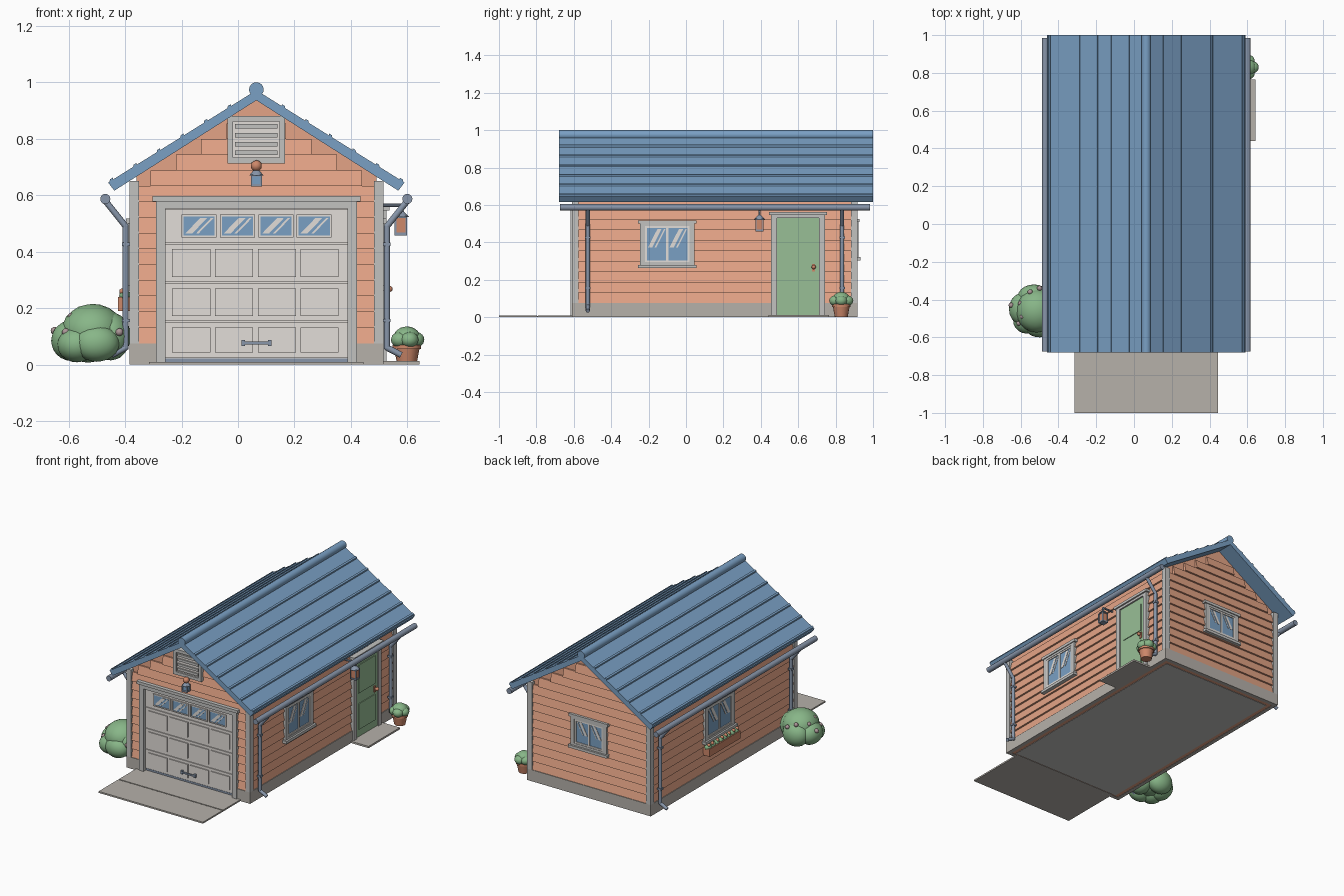
import bpy, bmesh, math, random
from mathutils import Vector, Matrix

if "Cube" in bpy.data.objects:
    bpy.data.objects.remove(bpy.data.objects["Cube"])
random.seed(4)


def material(name, r, g, b):
    m = bpy.data.materials.new(name)
    lin = [((c / 255 + 0.055) / 1.055) ** 2.4 for c in (r, g, b)]
    m.diffuse_color = (*lin, 1)
    m.use_nodes = True
    m.node_tree.nodes["Principled BSDF"].inputs["Base Color"].default_value = m.diffuse_color
    return m


SIDING = material("orange siding", 228, 164, 134)
BLUE = material("roof and glass blue", 122, 160, 196)
TRIM = material("trim grey", 194, 194, 192)
PANEL = material("garage door light grey", 226, 221, 216)
CONCRETE = material("concrete", 182, 177, 170)
GREEN = material("door green", 152, 191, 150)
LEAF = material("foliage green", 136, 182, 136)
CLAY = material("terracotta", 206, 136, 106)
METAL = material("slate metal", 136, 150, 170)
FLOWER = material("flower mauve", 172, 150, 152)

CX = 0.065          # centre line of the house


def P(w, u, z, d):
    """Point on a wall: u along it, z up, d outward ('W' = plain world x, z, y)."""
    return {'F': (u, -0.585 - d, z), 'B': (u, 0.892 + d, z), 'R': (0.49 + d, u, z),
            'L': (-0.36 - d, u, z), 'W': (u, d, z)}[w]


def prism(w, poly, d0, d1):
    return [P(w, u, z, d0) for u, z in poly], [P(w, u, z, d1) for u, z in poly]


def slab(w, u0, u1, z0, z1, d0, d1):
    return prism(w, [(u0, z0), (u1, z0), (u1, z1), (u0, z1)], d0, d1)


def board(w, u0, u1, z0, z1):
    """Lap board, thicker at its lower edge."""
    prof = [(0, z0), (0.021, z0), (0.009, z1), (0, z1)]
    return [P(w, u0, z, d) for d, z in prof], [P(w, u1, z, d) for d, z in prof]


def finish(name, bm, mat, smooth=False):
    bmesh.ops.recalc_face_normals(bm, faces=bm.faces)
    me = bpy.data.meshes.new(name)
    bm.to_mesh(me)
    bm.free()
    me.materials.append(mat)
    ob = bpy.data.objects.new(name, me)
    bpy.context.collection.objects.link(ob)
    if smooth:
        bpy.context.view_layer.objects.active = ob
        ob.select_set(True)
        bpy.ops.object.shade_smooth_by_angle(angle=math.radians(40))
        ob.select_set(False)
    return ob


def build(name, mat, *parts):
    bm = bmesh.new()
    for a, b in parts:
        A, B = [bm.verts.new(p) for p in a], [bm.verts.new(p) for p in b]
        n = len(A)
        bm.faces.new(A)
        bm.faces.new(B[::-1])
        for i in range(n):
            bm.faces.new((A[i], B[i], B[(i + 1) % n], A[(i + 1) % n]))
    return finish(name, bm, mat)


def blobs(name, mat, items, sub=3):
    """Joined ellipsoids: (x, y, z, rx, ry, rz)."""
    bm = bmesh.new()
    for x, y, z, rx, ry, rz in items:
        bmesh.ops.create_icosphere(bm, subdivisions=sub, radius=1,
                                   matrix=Matrix.Translation((x, y, z)) @ Matrix.Diagonal((rx, ry, rz, 1)))
    return finish(name, bm, mat, True)


def rod(name, mat, pts, r, sides=12):
    """Round bar through a list of points."""
    bm = bmesh.new()
    for a, b in zip(pts, pts[1:]):
        a, b = Vector(a), Vector(b)
        rot = (b - a).to_track_quat('Z', 'Y').to_matrix().to_4x4()
        bmesh.ops.create_cone(bm, cap_ends=True, segments=sides, radius1=r, radius2=r, depth=(b - a).length,
                              matrix=Matrix.Translation((a + b) / 2) @ rot)
    for p in pts[1:-1]:
        bmesh.ops.create_icosphere(bm, subdivisions=2, radius=r, matrix=Matrix.Translation(p))
    return finish(name, bm, mat, True)


def cone(name, mat, x, y, z0, z1, r0, r1, sides=16):
    bm = bmesh.new()
    bmesh.ops.create_cone(bm, cap_ends=True, segments=sides, radius1=r0, radius2=r1, depth=z1 - z0,
                          matrix=Matrix.Translation((x, y, (z0 + z1) / 2)))
    return finish(name, bm, mat, True)


def frame(w, u0, u1, z0, z1, t, d0, d1):
    return [slab(w, u0, u0 + t, z0, z1, d0, d1), slab(w, u1 - t, u1, z0, z1, d0, d1),
            slab(w, u0 + t, u1 - t, z0, z0 + t, d0, d1), slab(w, u0 + t, u1 - t, z1 - t, z1, d0, d1)]


def glare(w, u0, u1, z0, z1, d):
    """Two slanted reflection strips on a pane."""
    out = []
    for a, b in ((0.06, 0.28), (0.4, 0.48)):
        q = [(a, .1), (b, .1), (b + .48, .92), (a + .48, .92)]
        out.append(prism(w, [(u0 + s * (u1 - u0), z0 + t * (z1 - z0)) for s, t in q], d, d + 0.003))
    return out


# Ground slabs, foundation strips, floor and wall core
build("driveway", CONCRETE, slab('W', -0.315, 0.445, 0, 0.01, -1, -0.797), slab('W', -0.315, 0.445, 0, 0.01, -0.79, -0.58),
      slab('W', -0.315, 0.445, 0, 0.006, -0.8, -0.785))
build("side_step", CONCRETE, slab('W', 0.5, 0.643, 0, 0.012, 0.44, 0.765))
build("foundation", CONCRETE, slab('W', -0.385, -0.36, 0, 0.075, -0.585, 0.892), slab('W', 0.49, 0.515, 0, 0.075, -0.585, 0.892),
      slab('W', -0.385, 0.515, 0, 0.075, 0.892, 0.917),
      slab('W', -0.385, -0.27, 0, 0.075, -0.61, -0.585), slab('W', 0.4, 0.515, 0, 0.075, -0.61, -0.585))
build("floor", TRIM, slab('W', -0.335, 0.465, 0, 0.01, -0.575, 0.867))
build("wall_core", SIDING, prism('W', [(-0.36, 0.002), (0.49, 0.002), (0.49, 0.675), (CX, 0.945), (-0.36, 0.675)], -0.585, 0.892))

# Lap siding, stepped in the gables and open at the garage door
STEP = 0.0557
for w, name in zip('FBRL', ("front", "back", "right", "left")):
    rows = []
    for i in range(15):
        z0 = 0.075 + STEP * i
        z1 = z0 + STEP
        if w in 'RL':
            if i < 10:
                rows.append(board(w, -0.58, 0.89, z0, z1))
        elif i < 9 and w == 'F':
            rows += [board(w, -0.36, -0.27, z0, z1), board(w, 0.4, 0.49, z0, z1)]
        else:
            half = 0.425 if i < 10 else (0.945 - z1) / 0.62 - 0.04
            if half > 0.03:
                rows.append(board(w, CX - half, CX + half, z0, z1))
    build(name + "_siding", SIDING, *rows)
build("corner_trims", TRIM, *[slab('W', x, x + 0.034, 0.075, 0.65, y, y + 0.034)
                              for x in (-0.385, 0.481) for y in (-0.61, 0.883)])

# Roof slabs, ribs along the slope and ridge cap
Y0, Y1 = -0.68, 1.0
roof, ribs = [], []
for s in (-1, 1):
    roof.append(prism('W', [(CX, 0.972), (CX + s * 0.525, 0.645), (CX + s * 0.503, 0.616), (CX, 0.936)], Y0, Y1))
    for i in range(6):
        o = 0.096 + 0.0835 * i
        q = [(o - 0.007, -0.004), (o - 0.005, 0.007), (o + 0.005, 0.007), (o + 0.007, -0.004)]
        ribs.append(prism('W', [(CX + s * a, 0.972 - 0.623 * a + h) for a, h in q], Y0, Y1))
build("roof_slabs", BLUE, *roof)
build("roof_ribs", BLUE, *ribs)
rod("ridge_cap", BLUE, [(CX, Y0, 0.974), (CX, Y1, 0.974)], 0.026, 16)

# Gutters and downspouts
for s, side in ((-1, "left"), (1, "right")):
    gx, px = CX + s * 0.535, CX + s * 0.463
    rod(side + "_gutter", METAL, [(gx, -0.675, 0.587), (gx, 0.985, 0.587)], 0.018)
    for y, end in ((-0.525, "front"), (0.835, "back")):
        rod(f"{side}_{end}_downspout", METAL, [(gx, y, 0.58), (px, y, 0.49), (px, y, 0.06), (px + s * 0.05, y, 0.034)], 0.011)
        build(f"{side}_{end}_pipe_straps", METAL, *[slab('W', px - 0.013, px + 0.013, z, z + 0.012, y - 0.014, y + 0.014)
                                                   for z in (0.15, 0.42)])

# Garage door frame, sections, raised panels, windows and handle
build("garage_frame", TRIM, slab('F', -0.29, -0.257, 0, 0.58, 0, 0.032), slab('F', 0.388, 0.421, 0, 0.58, 0, 0.032),
      slab('F', -0.257, 0.388, 0.553, 0.58, 0, 0.032), slab('F', -0.302, 0.434, 0.578, 0.597, 0, 0.04))
build("garage_door_seal", METAL, slab('F', -0.257, 0.388, 0.01, 0.022, -0.01, 0.006))
levels = [0.022, 0.152, 0.29, 0.429, 0.553]
build("garage_door_sections", PANEL, slab('F', -0.257, 0.388, 0.02, 0.553, -0.005, 0.003),
      *[slab('F', -0.257, 0.388, a + 0.003, b - 0.003, 0, 0.009) for a, b in zip(levels, levels[1:])])
cols = [-0.233 + 0.1515 * i for i in range(4)]
build("garage_door_panels", PANEL, *[slab('F', u, u + 0.135, a + 0.02, b - 0.02, 0.009, 0.015)
                                     for u in cols for a, b in zip(levels[:3], levels[1:4])])
panes = [-0.194 + 0.136 * i for i in range(4)]
build("garage_window_glass", BLUE, *[slab('F', u, u + 0.112, 0.457, 0.525, 0.008, 0.012) for u in panes])
build("garage_window_frames", PANEL, *[f for u in panes for f in frame('F', u - 0.006, u + 0.118, 0.451, 0.531, 0.007, 0.008, 0.016)])
build("garage_window_glare", PANEL, *[g for u in panes for g in glare('F', u, u + 0.112, 0.457, 0.525, 0.012)])
build("garage_handle", METAL, slab('F', 0.012, 0.118, 0.071, 0.081, 0.022, 0.03),
      *[slab('F', u, u + 0.012, 0.065, 0.087, 0.008, 0.03) for u in (0.012, 0.106)])

# Gable vent
build("vent_back", PANEL, slab('F', -0.03, 0.16, 0.72, 0.875, 0, 0.024))
build("vent_frame", TRIM, *frame('F', -0.037, 0.167, 0.713, 0.881, 0.02, 0, 0.036))
build("vent_slats", TRIM, *[slab('F', -0.01, 0.14, z, z + 0.016, 0.018, 0.032) for z in (0.742, 0.772, 0.805, 0.836)])


# Windows: trim, header, sill, sash, glass
def window(name, w, u0, u1, z0, z1):
    m = (u0 + u1) / 2
    build(name + "_trim", TRIM, *frame(w, u0, u1, z0, z1, 0.026, 0, 0.03),
          slab(w, u0 - 0.012, u1 + 0.012, z1 - 0.012, z1 + 0.006, 0, 0.036),
          slab(w, u0 - 0.012, u1 + 0.012, z0 - 0.006, z0 + 0.012, 0, 0.042))
    a, b, c, d = u0 + 0.024, u1 - 0.024, z0 + 0.024, z1 - 0.024
    build(name + "_sash", PANEL, *frame(w, a, b, c, d, 0.012, 0, 0.027), slab(w, m - 0.006, m + 0.006, c, d, 0, 0.027))
    build(name + "_glass", BLUE, slab(w, a, b, c, d, 0, 0.022))
    zz = c + 0.35 * (d - c)
    build(name + "_glare", PANEL, *glare(w, a + 0.012, m - 0.006, zz, d - 0.008, 0.021),
          *glare(w, m + 0.006, b - 0.012, zz, d - 0.008, 0.021))


window("right_window", 'R', -0.245, 0.045, 0.268, 0.512)
window("left_window", 'L', 0.045, 0.355, 0.268, 0.512)
window("back_window", 'B', -0.065, 0.195, 0.31, 0.52)

# Flower box under the left window
build("flower_box", CLAY, slab('L', 0.04, 0.36, 0.19, 0.24, 0.015, 0.065))
leaves = [(-0.4, 0.06 + 0.04 * i, 0.243, 0.022, 0.026, 0.02) for i in range(8)]
blobs("flower_box_leaves", LEAF, leaves, 2)
blobs("flower_box_flowers", CLAY, [(x - 0.01, y + random.uniform(-.012, .012), z + 0.016, 0.011, 0.011, 0.011)
                                   for x, y, z, *_ in leaves], 2)

# Side door
build("side_door_frame", TRIM, slab('R', 0.455, 0.486, 0.012, 0.55, 0, 0.036), slab('R', 0.712, 0.743, 0.012, 0.55, 0, 0.036),
      slab('R', 0.486, 0.712, 0.53, 0.55, 0, 0.036), slab('R', 0.445, 0.753, 0.545, 0.562, 0, 0.046))
build("side_door", GREEN, slab('R', 0.486, 0.712, 0.012, 0.53, 0, 0.026))
build("side_door_panels", GREEN, *[slab('R', 0.515, 0.685, a, b, 0.02, 0.031) for a, b in ((0.06, 0.23), (0.3, 0.485))])
blobs("door_knob", CLAY, [(0.535, 0.683, 0.268, 0.013, 0.012, 0.012)], 2)
build("door_knob_plate", CLAY, slab('R', 0.675, 0.691, 0.245, 0.285, 0.02, 0.033))


# Lanterns: square cage with posts, body and cap
def lantern(name, x, y, z, h, r, glow):
    build(name + "_cage", METAL, slab('W', x - r, x + r, z, z + 0.01, y - r, y + r),
          slab('W', x - r, x + r, z + h - 0.004, z + h + 0.004, y - r, y + r),
          *[slab('W', x + a * r - 0.003, x + a * r + 0.003, z, z + h, y + b * r - 0.003, y + b * r + 0.003)
            for a in (-0.9, 0.9) for b in (-0.9, 0.9)])
    build(name + "_body", glow, slab('W', x - r * .8, x + r * .8, z + 0.01, z + h, y - r * .8, y + r * .8))
    cone(name + "_cap", METAL, x, y, z + h, z + h + 0.022, r * 1.4, r * 0.4, 8)


lantern("side_lantern", 0.577, 0.393, 0.458, 0.065, 0.021, CLAY)
rod("side_lantern_arm", METAL, [(0.5, 0.393, 0.565), (0.577, 0.393, 0.565), (0.577, 0.393, 0.535)], 0.006, 8)
lantern("front_lamp", CX, -0.632, 0.63, 0.04, 0.018, BLUE)
blobs("front_lamp_ball", CLAY, [(CX, -0.632, 0.704, 0.02, 0.02, 0.02)], 2)
rod("front_lamp_arm", METAL, [(CX, -0.585, 0.7), (CX, -0.632, 0.7)], 0.007, 8)

# Potted plant by the side door
cone("plant_pot", CLAY, 0.598, 0.83, 0, 0.062, 0.034, 0.046)
cone("plant_pot_rim", CLAY, 0.598, 0.83, 0.055, 0.07, 0.05, 0.05)
blobs("pot_plant", LEAF, [(0.598, 0.83, 0.095, 0.048, 0.048, 0.04)] +
      [(0.598 + 0.03 * math.cos(a), 0.83 + 0.034 * math.sin(a), 0.088, 0.032, 0.032, 0.028)
       for a in [i * math.tau / 5 for i in range(5)]])

# Large bush with blossoms
blobs("bush", LEAF, [(-0.515, -0.46, 0.12, 0.11, 0.115, 0.095), (-0.59, -0.45, 0.085, 0.072, 0.085, 0.072),
                     (-0.50, -0.54, 0.075, 0.08, 0.06, 0.065), (-0.45, -0.47, 0.1, 0.07, 0.09, 0.085),
                     (-0.53, -0.385, 0.085, 0.085, 0.065, 0.078), (-0.57, -0.51, 0.07, 0.07, 0.07, 0.062)])
blobs("bush_blossoms", FLOWER, [(x, y, z, 0.014, 0.014, 0.014) for x, y, z in (
    (-0.61, -0.525, 0.115), (-0.42, -0.555, 0.115), (-0.6, -0.42, 0.155), (-0.55, -0.36, 0.16),
    (-0.5, -0.34, 0.14), (-0.59, -0.49, 0.17), (-0.65, -0.43, 0.12))], 2)
